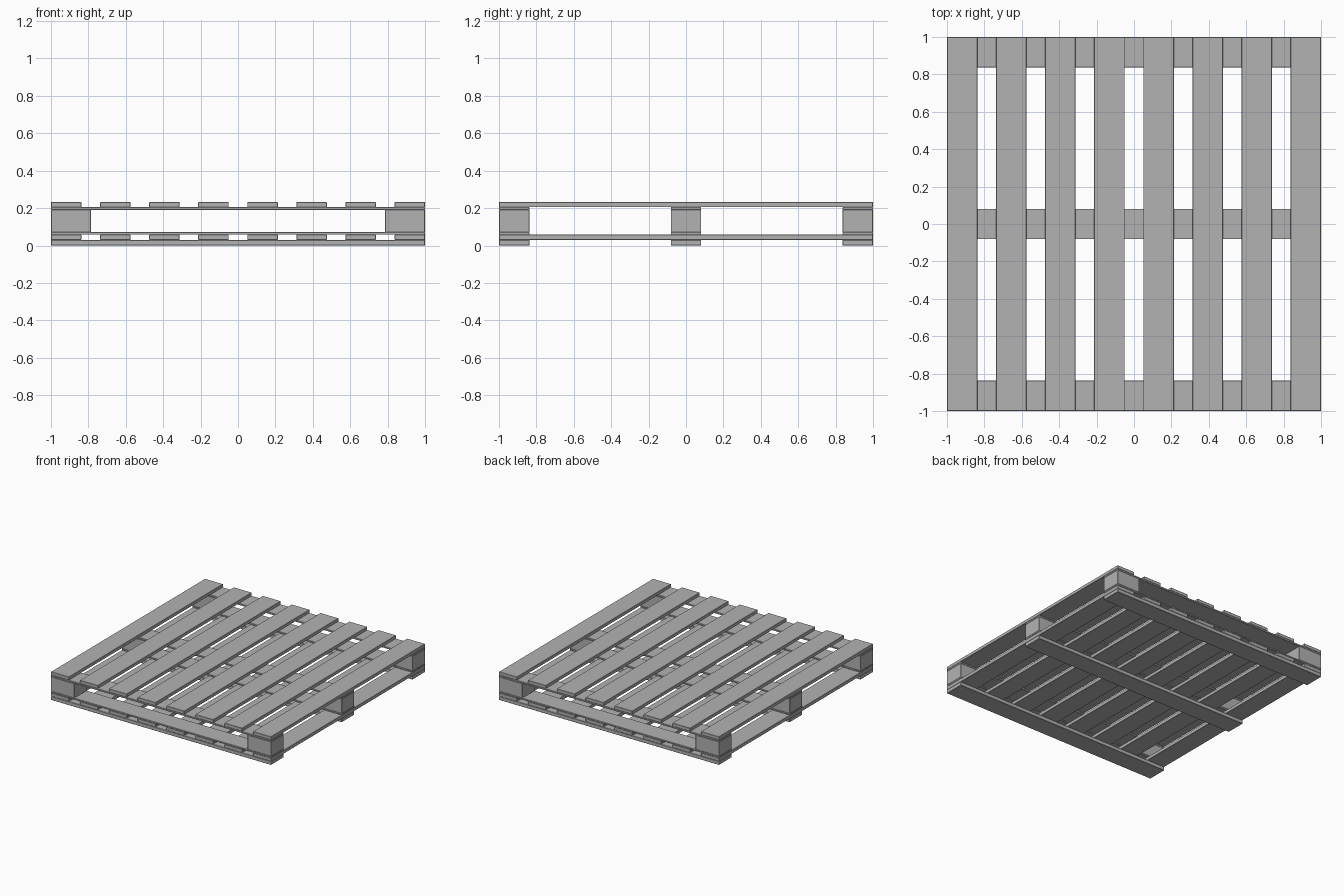
import bpy

if "Cube" in bpy.data.objects:
    bpy.data.objects.remove(bpy.data.objects["Cube"])

W = 0.163          # board width
EDGE = 1 - W / 2   # centre of the outermost boards
BLOCK = 0.213      # block length along x

# Dark grey weathered wood
wood = bpy.data.materials.new("dark_grey_wood")
wood.diffuse_color = (0.45, 0.45, 0.45, 1)
wood.use_nodes = True
wood.node_tree.nodes["Principled BSDF"].inputs["Base Color"].default_value = wood.diffuse_color


def box(name, x, y, sx, sy, z0, z1):
    bpy.ops.mesh.primitive_cube_add(size=1, location=(x, y, (z0 + z1) / 2))
    ob = bpy.context.object
    ob.name = name
    ob.scale = (sx, sy, z1 - z0)
    bpy.ops.object.transform_apply(location=False, rotation=False, scale=True)
    ob.data.materials.append(wood)
    # Small chamfer so the seams between stacked boards show
    bevel = ob.modifiers.new("chamfer", 'BEVEL')
    bevel.width = 0.002
    bevel.segments = 1
    return ob


# Crosswise layers: ground runners, lower and upper stringers, spacer blocks
for y in (-EDGE, 0, EDGE):
    box("ground_runner", 0, y, 2, W, 0.0, 0.03)
    box("lower_stringer", 0, y, 2, W, 0.058, 0.071)
    box("upper_stringer", 0, y, 2, W, 0.191, 0.205)
    for side in (-1, 1):
        box("spacer_block", side * (1 - BLOCK / 2), y, BLOCK, W, 0.071, 0.191)

# Lengthwise layers: eight deck slats above and eight below
for i in range(8):
    x = -EDGE + i * 2 * EDGE / 7
    box("lower_slat", x, 0, W, 2, 0.03, 0.058)
    box("deck_slat", x, 0, W, 2, 0.205, 0.232)
